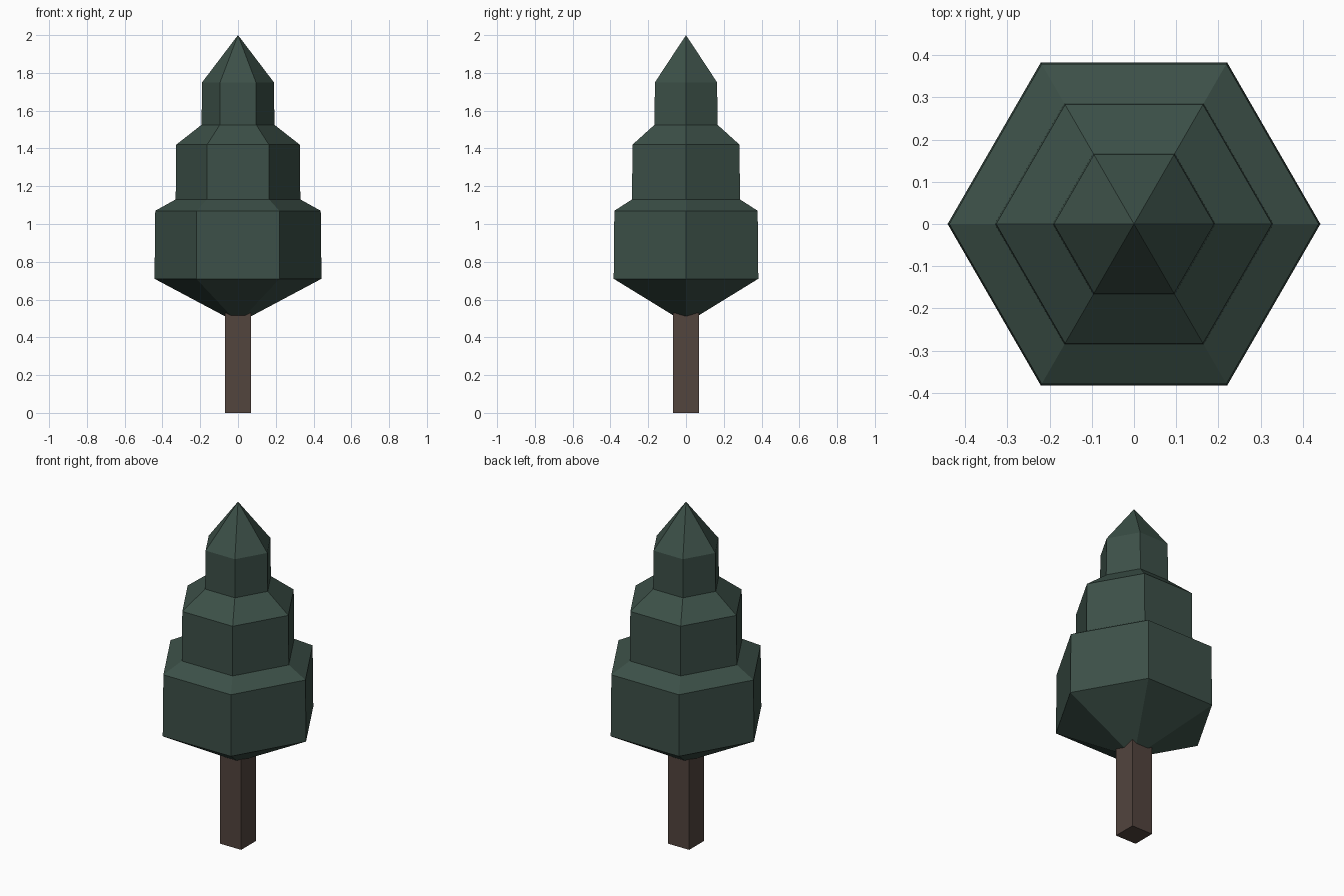
import bpy, bmesh
from math import cos, sin, pi

if "Cube" in bpy.data.objects:
    bpy.data.objects.remove(bpy.data.objects["Cube"])


def material(name, rgb):
    m = bpy.data.materials.new(name)
    m.diffuse_color = (*rgb, 1)
    m.use_nodes = True
    m.node_tree.nodes["Principled BSDF"].inputs["Base Color"].default_value = m.diffuse_color
    return m


def lathe(name, profile, sides, start, mat):
    """Stack of n-sided rings (radius, z); a zero radius makes a point."""
    bm = bmesh.new()
    rings = []
    for r, z in profile:
        n = sides if r > 0 else 1
        rings.append([bm.verts.new((r * cos(start + 2 * pi * i / sides),
                                    r * sin(start + 2 * pi * i / sides), z))
                      for i in range(n)])
    for a, b in zip(rings, rings[1:]):
        for i in range(sides):
            j = (i + 1) % sides
            if len(b) == 1:
                bm.faces.new((a[i], a[j], b[0]))
            else:
                bm.faces.new((a[i], a[j], b[j], b[i]))
    # close the open ends
    bm.faces.new(rings[0][::-1])
    if len(rings[-1]) > 1:
        bm.faces.new(rings[-1])
    bmesh.ops.recalc_face_normals(bm, faces=bm.faces)
    mesh = bpy.data.meshes.new(name)
    bm.to_mesh(mesh)
    bm.free()
    mesh.materials.append(mat)
    obj = bpy.data.objects.new(name, mesh)
    bpy.context.collection.objects.link(obj)
    return obj


green = material("foliage_green", (0.045, 0.08, 0.064))
brown = material("bark_brown", (0.085, 0.058, 0.048))

# three-tier hexagonal foliage, from underside to tip
lathe("foliage", [(0.07, 0.512), (0.442, 0.71), (0.438, 1.07),
                  (0.33, 1.13), (0.327, 1.42), (0.193, 1.525),
                  (0.19, 1.75), (0, 2.0)], 6, 0, green)

# square trunk
lathe("trunk", [(0.068 * 2 ** 0.5, 0), (0.068 * 2 ** 0.5, 0.53)], 4, pi / 4, brown)
